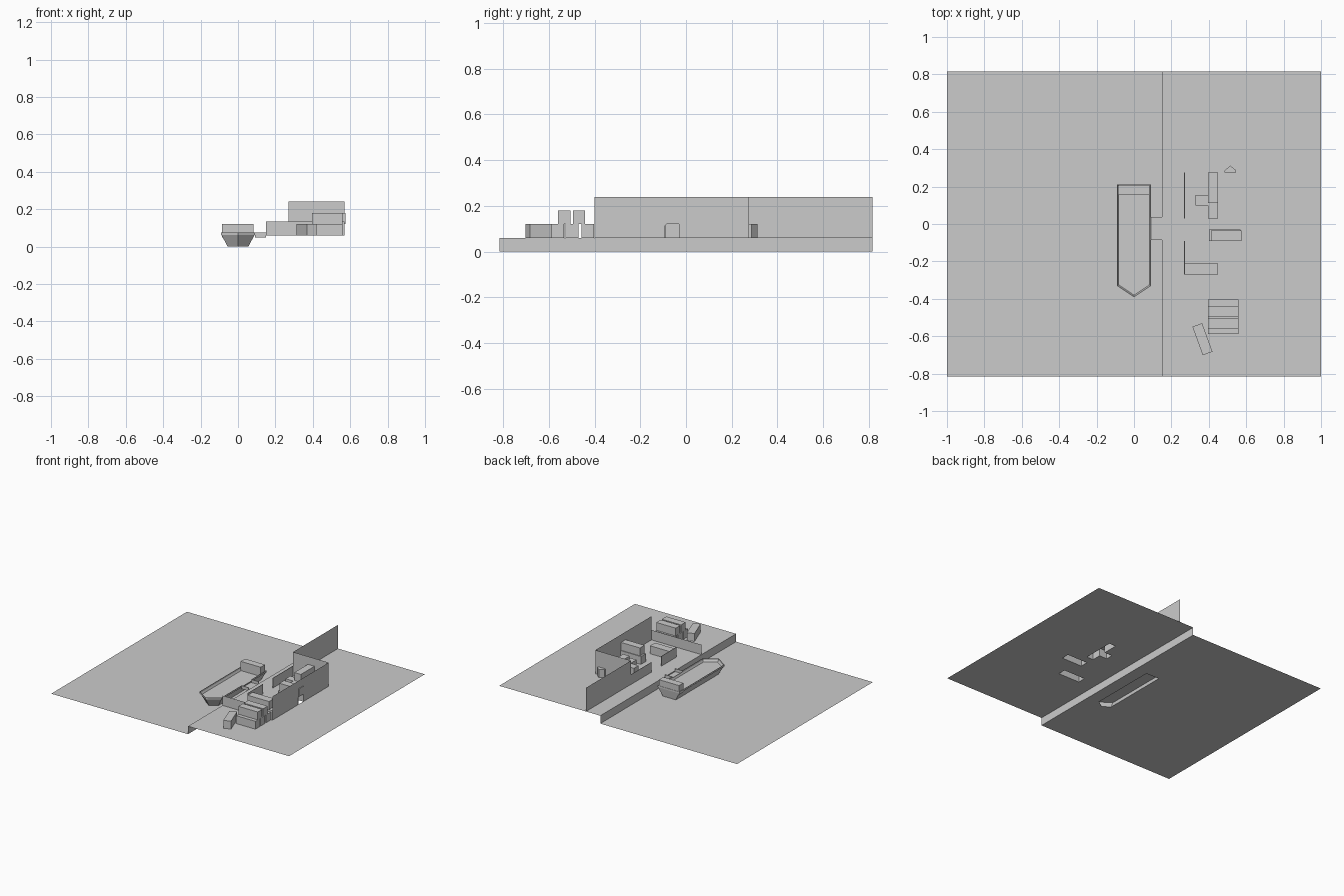
import bpy, bmesh, math
from mathutils import Vector, Matrix

if "Cube" in bpy.data.objects:
    bpy.data.objects.remove(bpy.data.objects["Cube"])

DOCK, LOW, MID, HIGH, WALL = 0.06, 0.12, 0.18, 0.135, 0.24
Y = 0.815
QUAY = 0.15


def finish(name, bm):
    me = bpy.data.meshes.new(name)
    bm.to_mesh(me)
    bm.free()
    ob = bpy.data.objects.new(name, me)
    bpy.context.collection.objects.link(ob)
    return ob


def sheet(name, pts):
    bm = bmesh.new()
    bm.faces.new([bm.verts.new(p) for p in pts])
    return finish(name, bm)


def rect(x0, x1, y0, y1):
    return [(x0, y0), (x1, y0), (x1, y1), (x0, y1)]


def holed_sheet(name, outer, holes, z):
    bm = bmesh.new()
    for loop in [outer] + holes:
        vs = [bm.verts.new((x, y, z)) for x, y in loop]
        for i, v in enumerate(vs):
            bm.edges.new((v, vs[(i + 1) % len(vs)]))
    bmesh.ops.triangle_fill(bm, edges=bm.edges[:], use_beauty=True, normal=(0, 0, 1))
    bmesh.ops.dissolve_limit(bm, angle_limit=0.01, verts=bm.verts[:], edges=bm.edges[:])
    for f in bm.faces:
        if f.normal.z < 0:
            f.normal_flip()
    return finish(name, bm)


def prism(name, outline, z0, z1, skip=()):
    """Extruded outline; faces whose normal matches a skip direction are left open."""
    bm = bmesh.new()
    f = bm.faces.new([bm.verts.new((x, y, z0)) for x, y in outline])
    new = bmesh.ops.extrude_face_region(bm, geom=[f], use_keep_orig=True)["geom"]
    for v in new:
        if isinstance(v, bmesh.types.BMVert):
            v.co.z = z1
    bmesh.ops.recalc_face_normals(bm, faces=bm.faces[:])
    bm.normal_update()
    gone = [f for f in bm.faces if any(f.normal.dot(Vector(d)) > 0.99 for d in skip)]
    bmesh.ops.delete(bm, geom=gone, context='FACES')
    return finish(name, bm)


def strip(name, path, z0, z1, thick=0.003):
    """Thin upright wall along an open path."""
    bm = bmesh.new()
    lo = [bm.verts.new((x, y, z0)) for x, y in path]
    hi = [bm.verts.new((x, y, z1)) for x, y in path]
    for i in range(len(path) - 1):
        bm.faces.new((lo[i], lo[i + 1], hi[i + 1], hi[i]))
    ob = finish(name, bm)
    if thick:
        mod = ob.modifiers.new("thickness", 'SOLIDIFY')
        mod.thickness = thick
        mod.offset = 0
    return ob


DOWN, RIGHT = (0, 0, -1), (1, 0, 0)

# outlines shared by ground openings and the things standing on them
keel = [(0, -0.35), (0.055, -0.31), (0.055, 0.2), (-0.055, 0.2), (-0.055, -0.31)]
brim = [(0, -0.39), (0.09, -0.33), (0.09, 0.21), (-0.09, 0.21), (-0.09, -0.33)]
gate_box = rect(0.4, 0.57, -0.09, -0.03)
side_box = rect(0.27, 0.45, -0.27, -0.21)
tee_box = [(0.395, 0.03), (0.45, 0.03), (0.45, 0.272), (0.395, 0.272),
           (0.395, 0.155), (0.33, 0.155), (0.33, 0.1), (0.395, 0.1)]

# water, quay and dock
holed_sheet("water", rect(-1, QUAY, -Y, Y), [keel], 0)
strip("quay_wall", [(QUAY, Y), (QUAY, -Y)], 0, DOCK, 0)
holed_sheet("dock", rect(QUAY, 1, -Y, Y), [gate_box, side_box, tee_box], DOCK)

# boat hull
bm = bmesh.new()
lo = [bm.verts.new((x, y, 0)) for x, y in keel]
hi = [bm.verts.new((x, y, 0.065)) for x, y in brim]
for i in range(5):
    j = (i + 1) % 5
    bm.faces.new((lo[i], lo[j], hi[j], hi[i]))
finish("boat_hull", bm)

# deck, bulwark, gangway and cabin
t = 0.05 / 0.065
sheet("boat_deck", [(a[0] + (b[0] - a[0]) * t, a[1] + (b[1] - a[1]) * t, 0.05)
                    for a, b in zip(keel, brim)])
strip("boat_rail", [(0.09, -0.085), (0.09, -0.33), (0, -0.39), (-0.09, -0.33),
                    (-0.09, 0.21), (0.09, 0.21), (0.09, 0.035)], 0.062, 0.075)
for side, y in (("front", -0.085), ("back", 0.035)):
    strip("gangway_side_" + side, [(0.09, y), (QUAY, y)], 0.05, 0.075)
sheet("gangway_floor", [(x, y, 0.052) for x, y in rect(0.085, QUAY, -0.085, 0.035)])
prism("boat_cabin", rect(-0.086, 0.082, 0.155, 0.207), 0.05, LOW)

# tall boundary walls, the right one with a doorway
strip("boundary_wall", [(0.27, Y), (0.27, 0.275), (0.57, 0.275)], DOCK, WALL, 0)
sheet("gate_wall", [(0.57, y, z) for y, z in (
    (-0.4, DOCK), (-0.095, DOCK), (-0.095, 0.11), (-0.085, LOW), (-0.03, LOW),
    (-0.03, DOCK), (0.275, DOCK), (0.275, WALL), (-0.4, WALL))])

# low walls
strip("low_wall_front", [(QUAY, -0.4), (0.57, -0.4)], DOCK, HIGH, 0)
strip("low_wall_left", [(0.27, -0.27), (0.27, -0.09)], DOCK, HIGH)
strip("low_wall_back", [(0.27, 0.03), (0.27, 0.275)], DOCK, HIGH)

# containers inside the yard
prism("gate_container", gate_box, DOCK, LOW, (DOWN, RIGHT))
prism("gate_container_upper", rect(0.412, 0.575, -0.09, -0.035), LOW, MID)
prism("side_container", side_box, DOCK, LOW, (DOWN,))
prism("tee_containers", tee_box, DOCK, LOW, (DOWN,))
prism("tee_container_upper", rect(0.395, 0.45, 0.112, 0.275), LOW, MID)

# stack in front of the yard
for i, y in enumerate((-0.588, -0.526, -0.458)):
    prism(f"stack_lower_{i}", rect(0.395, 0.558, y, y + 0.055), DOCK, LOW)
for i, y in enumerate((-0.56, -0.495)):
    prism(f"stack_upper_{i}", rect(0.395, 0.558, y, y + 0.054), LOW, MID)

# loose container lying askew
loose = prism("loose_container", rect(-0.0275, 0.0275, -0.081, 0.081), DOCK, LOW)
loose.data.transform(Matrix.Translation((0.366, -0.616, 0)) @ Matrix.Rotation(math.radians(20), 4, 'Z'))

# small pointed booth behind the wall
prism("booth", [(0.485, 0.275), (0.545, 0.275), (0.545, 0.287), (0.515, 0.312), (0.485, 0.287)], DOCK, LOW)
